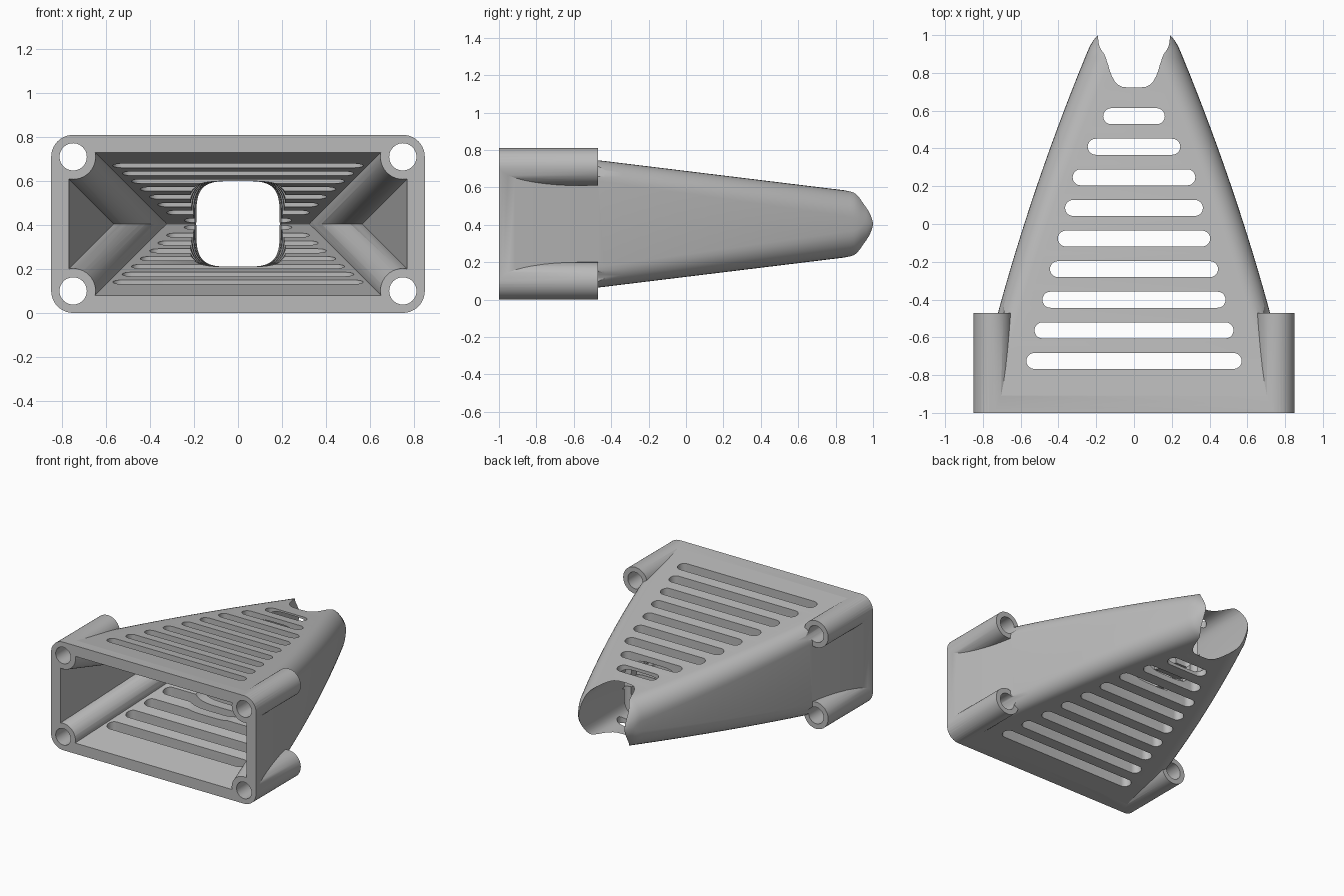
import bpy, bmesh
from math import sin, cos, pi, sqrt, copysign

if "Cube" in bpy.data.objects:
    bpy.data.objects.remove(bpy.data.objects["Cube"])

MID = 0.405                      # height of the centre line
BOSS_X, BOSS_Z, BOSS_R = 0.75, 0.305, 0.1
CORNERS = [(sx, sz) for sx in (-1, 1) for sz in (-1, 1)]

grey = bpy.data.materials.new("plain grey plastic")
grey.use_nodes = True
colour = (0.49, 0.49, 0.49, 1)
grey.diffuse_color = colour
grey.node_tree.nodes["Principled BSDF"].inputs["Base Color"].default_value = colour


def add_loft(bm, rings):
    """Skin a list of equal-length rings and cap both ends."""
    rows = [[bm.verts.new(p) for p in ring] for ring in rings]
    n = len(rows[0])
    for a, b in zip(rows, rows[1:]):
        for i in range(n):
            j = (i + 1) % n
            bm.faces.new((a[i], a[j], b[j], b[i]))
    bm.faces.new(rows[0])
    bm.faces.new(rows[-1])


def make(name, lofts):
    bm = bmesh.new()
    for rings in lofts:
        add_loft(bm, rings)
    bmesh.ops.recalc_face_normals(bm, faces=bm.faces)
    mesh = bpy.data.meshes.new(name)
    bm.to_mesh(mesh)
    bm.free()
    mesh.materials.append(grey)
    ob = bpy.data.objects.new(name, mesh)
    bpy.context.collection.objects.link(ob)
    return ob


def boolean(target, tool, operation):
    mod = target.modifiers.new("bool", "BOOLEAN")
    mod.object, mod.operation, mod.solver = tool, operation, "EXACT"
    bpy.context.view_layer.objects.active = target
    bpy.ops.object.modifier_apply(modifier=mod.name)
    bpy.data.objects.remove(tool)


def rounded_rect(y, hx, hz, r, steps=8):
    ring = []
    for q, (sx, sz) in enumerate([(1, 1), (-1, 1), (-1, -1), (1, -1)]):
        for i in range(steps + 1):
            a = (q + i / steps) * pi / 2
            ring.append((sx * (hx - r) + r * cos(a), y, MID + sz * (hz - r) + r * sin(a)))
    return ring


def circle(x, y, z, r, n=40):
    return [(x + r * cos(2 * pi * i / n), y, z + r * sin(2 * pi * i / n)) for i in range(n)]


def barrel(y, hx, hz, n=64):
    """Squarish oval section."""
    def bow(v):
        return copysign(sqrt(abs(v)), v)
    return [(hx * bow(cos(2 * pi * i / n)), y, MID + hz * bow(sin(2 * pi * i / n)))
            for i in range(n)]


def rect(y, hx, hz):
    return [(hx * a, y, MID + hz * b) for a, b in ((1, 1), (-1, 1), (-1, -1), (1, -1))]


# Outer shell: tapering rounded box with a rounded rear end
def shell_ring(y):
    t = y + 1
    hx = 0.85 - 0.218 * t - 0.051 * t * t
    hz = MID - 0.122 * t
    if y > 0.88:
        u = (y - 0.88) / 0.12
        hz = 0.176 * sqrt(1 - u * u)
        hx -= 0.02 * u ** 4
    return rounded_rect(y, hx, hz, min(0.1 + 0.02 * t, hz * 0.95))


stations = [-1 + 1.88 * i / 20 for i in range(21)]
stations += [0.88 + 0.12 * sin(pi / 2 * i / 10) for i in range(1, 10)] + [0.9995]
duct = make("vent_duct", [[shell_ring(y) for y in stations]])

# Screw bosses at the four corners
for sx, sz in CORNERS:
    boss = make("screw_boss", [[circle(sx * BOSS_X, y, MID + sz * BOSS_Z, BOSS_R)
                                for y in (-1, -0.47)]])
    boolean(duct, boss, "UNION")

# Wedge-shaped cavity with slanted ribs running inward from the bosses
SLOPE = 0.2196


def shift(y):
    return SLOPE * (y + 1)


cavity = make("cavity", [[rect(y, 0.77 - shift(y), 0.325 - shift(y)) for y in (-1.1, 0.475)]])
for sx, sz in CORNERS:
    rib = make("rib", [[circle(sx * (BOSS_X - shift(y)), y, MID + sz * (BOSS_Z - shift(y)), 0.102)
                        for y in (-1.2, 0.6)]])
    boolean(cavity, rib, "DIFFERENCE")
boolean(duct, cavity, "DIFFERENCE")

# Rear outlet, flaring towards the cavity
outlet = make("outlet", [[barrel(-0.4, 0.25, 0.195), barrel(0, 0.22, 0.195),
                          barrel(0.4, 0.197, 0.195), barrel(0.7, 0.19, 0.195),
                          barrel(1.1, 0.19, 0.195)]])
boolean(duct, outlet, "DIFFERENCE")


# Row of round-ended slots through top and bottom
def slot(y, half, r=0.0425, steps=10):
    ring = []
    for side in (1, -1):
        for i in range(steps + 1):
            a = -pi / 2 + pi * i / steps
            ring.append((side * (half - r + r * cos(a)), y + side * r * sin(a)))
    return [[(px, py, z) for px, py in ring] for z in (-0.1, 0.95)]


widths = [0.57, 0.527, 0.485, 0.445, 0.403, 0.365, 0.325, 0.245, 0.163]
slots = make("slots", [slot(-0.725 + 0.162 * i, w) for i, w in enumerate(widths)])
boolean(duct, slots, "DIFFERENCE")

# Screw bores
bores = make("bores", [[circle(sx * BOSS_X, y, MID + sz * BOSS_Z, 0.062) for y in (-1.1, -0.3)]
                       for sx, sz in CORNERS])
boolean(duct, bores, "DIFFERENCE")

# Smooth curved walls, keep hard edges
bpy.ops.object.select_all(action="DESELECT")
duct.select_set(True)
bpy.context.view_layer.objects.active = duct
bpy.ops.object.shade_smooth_by_angle(angle=pi / 6)
